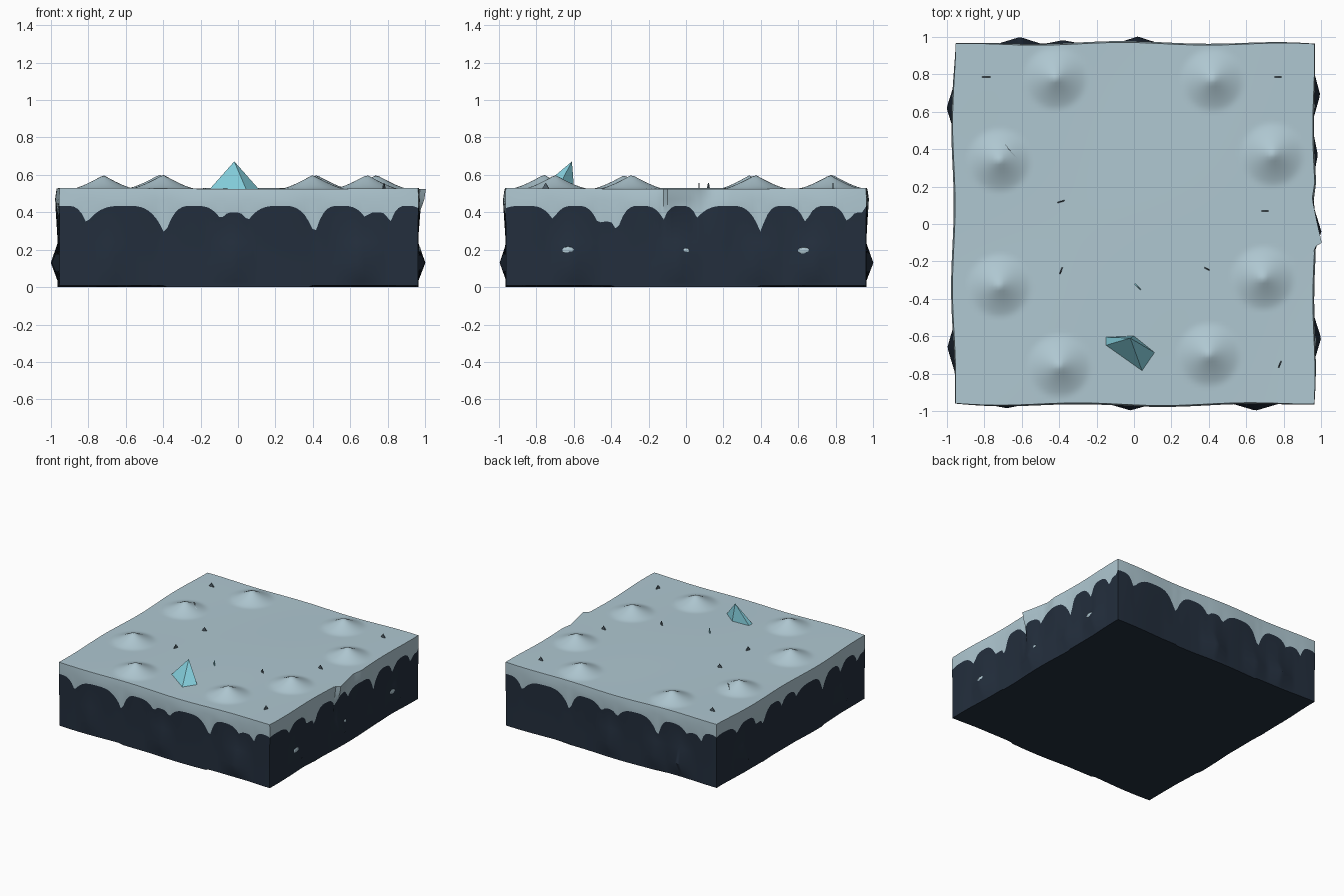
import bpy, bmesh, math
from mathutils import Vector

if "Cube" in bpy.data.objects:
    bpy.data.objects.remove(bpy.data.objects["Cube"])


def material(name, rgb):
    m = bpy.data.materials.new(name)
    m.diffuse_color = (*rgb, 1)
    m.use_nodes = True
    m.node_tree.nodes["Principled BSDF"].inputs["Base Color"].default_value = m.diffuse_color
    return m


SNOW = material("pale snow", (0.43, 0.575, 0.64))
ROCK = material("dark blue rock", (0.017, 0.028, 0.047))
ICE = material("teal ice", (0.24, 0.64, 0.74))
STONE = material("grey stone", (0.09, 0.13, 0.16))

N = 96          # cells along each edge
H = 0.953       # half width of the block
TOP = 0.527

# Valleys (position, height) between the rounded arches of the snow edge
FRONT = [(-1.03, .36), (-.81, .34), (-.39, .28), (-.09, .36), (.05, .35),
         (.41, .28), (.68, .37), (.81, .34), (.99, .36)]
RIGHT = [(-1.0, .39), (-.71, .36), (-.47, .34), (-.37, .29), (-.12, .36), (.06, .37),
         (.40, .29), (.64, .34), (.86, .34), (1.0, .38)]

# Outcrops poking from each wall: (position along wall, amount)
OUTCROPS = {
    "front": [(-.68, .03), (-.02, .042), (.65, .045)],
    "back": [(-.61, .047), (.02, .047), (-.38, .03)],
    "left": [(.62, .047), (-.66, .045)],
    "right": [(.69, .042), (-.04, .047), (-.61, .047), (.37, .03)],
}
PHASE = {"front": 0.5, "back": 2.0, "left": 4.0, "right": 1.2}

# Snow mounds on top
MOUNDS = [(-.42, .78), (.42, .77), (-.72, .34), (.74, .37),
          (-.72, -.33), (.69, -.29), (.40, -.70), (-.40, -.76)]


def drip(side, u):
    if side in ("back", "left"):
        u = -u
    table = FRONT if side in ("front", "back") else RIGHT
    for (a, za), (b, zb) in zip(table, table[1:]):
        if a <= u <= b:
            t = (u - a) / (b - a)
            valley = za if t < .5 else zb
            crest = .435 if b - a > .15 else .40
            if b - a < .12:
                crest = max(za, zb) + .01
            return crest - (crest - valley) * abs(2 * t - 1) ** 3.2
    return .4


def tent(x, c, w):
    return max(0.0, 1 - abs(x - c) / w)


def push(side, u, z):
    """Outward offset of a wall at position u and height z."""
    d = .007 * math.sin(7 * u + PHASE[side]) + .004
    d += .016 * tent(z, .455, .12) * (1 - u ** 4)
    for c, amount in OUTCROPS[side]:
        d = max(d, amount * tent(u, c, .15) * tent(z, .13, .11) + d * .2)
    if side == "right":         # broken notch in the snow edge
        k = min(1, max(0, (z - .33) / .13))
        cut = min((u + .14) / .04, (.22 - u) / .32)
        d -= .065 * k * max(0, min(1, cut))
    return d


def place(gx, gy, z):
    x, y = H * gx, H * gy
    px = push("right" if gx > 0 else "left", y, z) * abs(gx) ** 8
    py = push("back" if gy > 0 else "front", x, z) * abs(gy) ** 8
    return Vector((x + math.copysign(px, gx), y + math.copysign(py, gy), z))


def surface(x, y):
    z = TOP + .004 * math.sin(3.1 * x + 1) * math.cos(2.7 * y)
    for cx, cy in MOUNDS:
        r = math.hypot(x - cx, y - cy)
        z += .075 * max(0, 1 - r / .17) ** 1.35
    return z


def finish(bm, name, mats, smooth=None):
    bmesh.ops.recalc_face_normals(bm, faces=bm.faces[:])
    me = bpy.data.meshes.new(name)
    bm.to_mesh(me)
    bm.free()
    ob = bpy.data.objects.new(name, me)
    bpy.context.collection.objects.link(ob)
    for m in mats:
        me.materials.append(m)
    if smooth:
        bpy.ops.object.select_all(action='DESELECT')
        ob.select_set(True)
        bpy.context.view_layer.objects.active = ob
        bpy.ops.object.shade_smooth_by_angle(angle=math.radians(smooth))
    return ob


# Block: snowy top grid, then rings of vertices down the four walls
bm = bmesh.new()
grid = {}
for i in range(N + 1):
    for j in range(N + 1):
        gx, gy = 2 * i / N - 1, 2 * j / N - 1
        p = place(gx, gy, TOP)
        p.z = surface(p.x, p.y)
        grid[i, j] = bm.verts.new(p)
for i in range(N):
    for j in range(N):
        bm.faces.new([grid[i, j], grid[i + 1, j], grid[i + 1, j + 1], grid[i, j + 1]])

border = [(i, 0, "front") for i in range(N)] + [(N, j, "right") for j in range(N)]
border += [(i, N, "back") for i in range(N, 0, -1)] + [(0, j, "left") for j in range(N, 0, -1)]
rings = [[grid[i, j] for i, j, s in border]]
for level in (.47, None, .24, .13, .03, .005):
    ring = []
    for i, j, side in border:
        gx, gy = 2 * i / N - 1, 2 * j / N - 1
        u = H * (gx if side in ("front", "back") else gy)
        z = drip(side, u) if level is None else level
        if level == .005:
            z = 0 if abs(gx * gy) < .4 else .008
        ring.append(bm.verts.new(place(gx, gy, z)))
    rings.append(ring)
for k, (a, b) in enumerate(zip(rings, rings[1:])):
    for n in range(len(a)):
        m = (n + 1) % len(a)
        f = bm.faces.new([a[n], b[n], b[m], a[m]])
        f.material_index = 0 if k < 2 else 1
f = bm.faces.new(rings[-1])
f.material_index = 1
finish(bm, "snowy_rock_block", [SNOW, ROCK], 40)

# Ice crystal leaning against an upright back face
bm = bmesh.new()
for p in [(-.02, -.61, .672), (-.155, -.605, .52), (.0, -.598, .52), (.115, -.69, .52),
          (.045, -.79, .52), (-.155, -.65, .52)]:
    bm.verts.new(p)
bmesh.ops.convex_hull(bm, input=bm.verts[:])
finish(bm, "ice_crystal", [ICE])


def shard(name, x, y, width, height, turn, mat):
    """Thin upright triangular chip standing in the snow."""
    bm = bmesh.new()
    z = surface(x, y)
    a = Vector((math.cos(turn), math.sin(turn), 0))
    b = Vector((-a.y, a.x, 0)) * .003
    c = Vector((x, y, z - .01))
    for p in (c - a * width / 2, c + a * width / 2, c + Vector((0, 0, height + .01))):
        bm.verts.new(p + b)
        bm.verts.new(p - b)
    bmesh.ops.convex_hull(bm, input=bm.verts[:])
    finish(bm, name, [mat])


# Stone and ice chips scattered over the snow
CHIPS = [(-.79, .785, .06, 0), (.77, .785, .05, 0), (-.39, .12, .05, .3), (.70, .07, .05, 0),
         (-.39, -.25, .05, 1.2), (.39, -.24, .04, -.5), (.78, -.75, .05, 1.2)]
for n, (x, y, w, t) in enumerate(CHIPS):
    shard(f"stone_chip_{n}", x, y, w, .03, t, STONE)
shard("ice_chip", .02, -.335, .055, .035, -.8, ICE)
shard("long_snow_ridge", -.67, .40, .14, .012, -.85, SNOW)

# Snow specks resting on the right wall outcrops
for n, (y, w, h) in enumerate([(-.63, .032, .022), (0, .02, .014), (.63, .034, .018)]):
    bm = bmesh.new()
    bmesh.ops.create_uvsphere(bm, u_segments=8, v_segments=5, radius=1)
    x = H + push("right", y, .195)
    for v in bm.verts:
        v.co = Vector((x + .007 * v.co.x, y + w * v.co.y, .195 + h * v.co.z))
    finish(bm, f"snow_speck_{n}", [SNOW])
